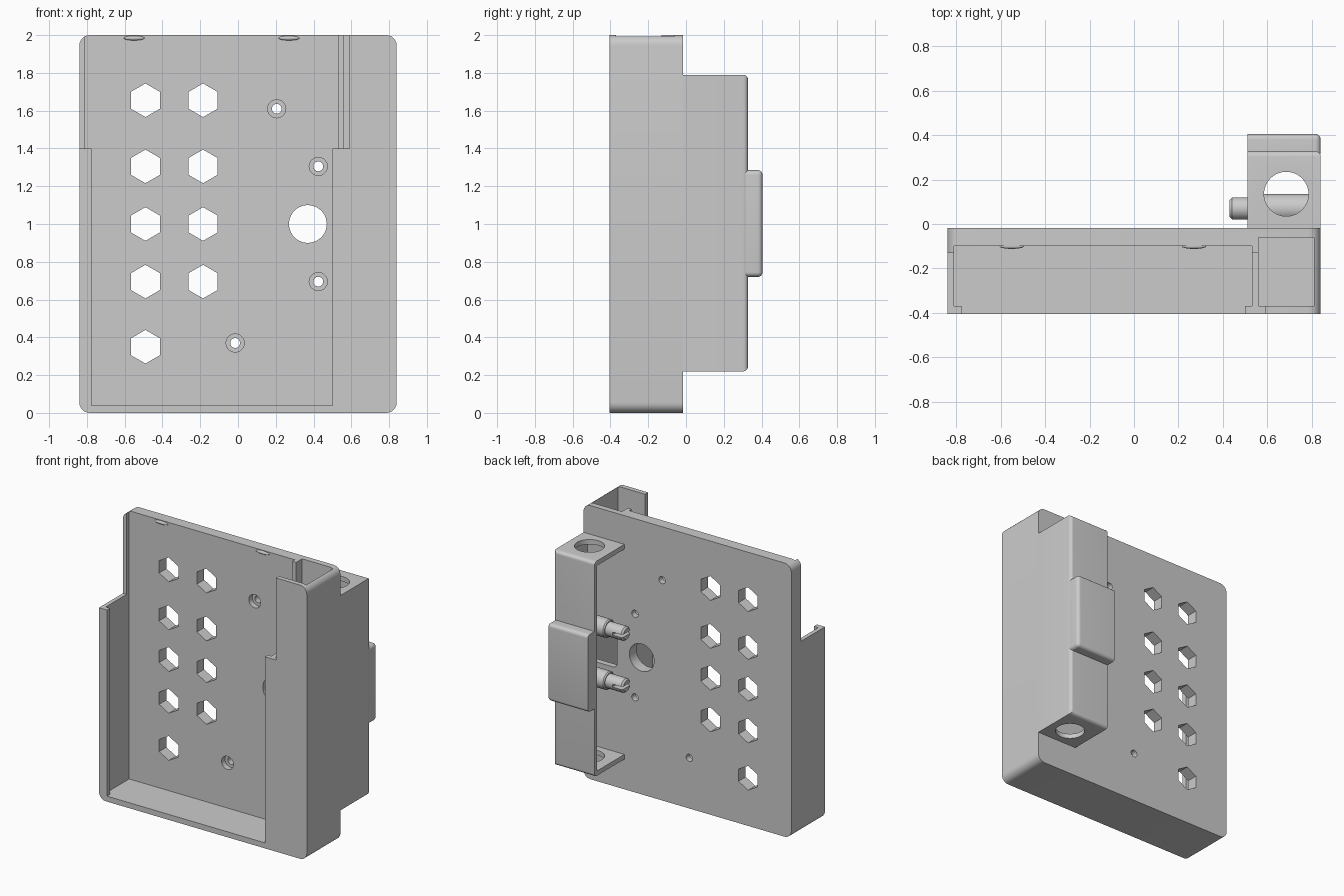
import bpy, bmesh, math
from mathutils import Matrix, Vector

if "Cube" in bpy.data.objects:
    bpy.data.objects.remove(bpy.data.objects["Cube"], do_unlink=True)

grey = bpy.data.materials.new("light_grey_plastic")
grey.use_nodes = True
grey.diffuse_color = (0.6, 0.6, 0.6, 1)
grey.node_tree.nodes["Principled BSDF"].inputs["Base Color"].default_value = (0.6, 0.6, 0.6, 1)


def finish(name, bm):
    bmesh.ops.recalc_face_normals(bm, faces=bm.faces)
    mesh = bpy.data.meshes.new(name)
    bm.to_mesh(mesh)
    bm.free()
    mesh.materials.append(grey)
    ob = bpy.data.objects.new(name, mesh)
    bpy.context.collection.objects.link(ob)
    return ob


def box(name, x, y, z, radius=0, rounded=None):
    """Box from ranges; edges whose middle and direction pass `rounded` are bevelled."""
    bm = bmesh.new()
    bmesh.ops.create_cube(bm, size=1)
    for v in bm.verts:
        v.co = Vector(r[0] if c < 0 else r[1] for c, r in zip(v.co, (x, y, z)))
    if rounded:
        edges = [e for e in bm.edges
                 if rounded((e.verts[0].co + e.verts[1].co) / 2, e.verts[1].co - e.verts[0].co)]
        bmesh.ops.bevel(bm, geom=edges, offset=radius, segments=6, profile=0.5, affect='EDGES')
    return finish(name, bm)


def rod(name, centre, radius, length, axis, sides=40, chamfer=0):
    """Prism along an axis, with an optional chamfer on its low x end."""
    turn = {'X': Matrix.Rotation(math.pi / 2, 4, 'Y'),
            'Y': Matrix.Rotation(math.pi / 2, 4, 'X'), 'Z': Matrix()}[axis]
    bm = bmesh.new()
    bmesh.ops.create_cone(bm, cap_ends=True, segments=sides, radius1=radius, radius2=radius,
                          depth=length, matrix=Matrix.Translation(centre) @ turn)
    if chamfer:
        edges = [e for e in bm.edges if all(v.co.x < centre[0] for v in e.verts)]
        bmesh.ops.bevel(bm, geom=edges, offset=chamfer, segments=1, affect='EDGES')
    return finish(name, bm)


def cut(target, cutter):
    cutter.hide_render = True
    mod = target.modifiers.new("cut", 'BOOLEAN')
    mod.operation, mod.solver, mod.object = 'DIFFERENCE', 'EXACT', cutter
    bpy.context.view_layer.objects.active = target
    bpy.ops.object.modifier_apply(modifier=mod.name)
    bpy.data.objects.remove(cutter, do_unlink=True)


def along_y(mid, direction):
    return abs(direction.y) > 0.1


# Main tray with rounded corners
FRONT, BACK = -0.405, -0.017
tray = box("tray", (-0.84, 0.84), (FRONT, BACK), (0, 2), 0.055, along_y)

# Tray cavity, front opening between the lips, and cable channel
cut(tray, box("cavity", (-0.81, 0.53), (-0.37, -0.1), (0.04, 2.1)))
cut(tray, box("opening", (-0.775, 0.5), (-0.5, -0.3), (0.04, 2.1)))
cut(tray, box("channel", (0.56, 0.81), (-0.37, -0.06), (0.04, 2.1)))
cut(tray, box("upper_cutaway", (-1, 0.59), (-0.5, -0.13), (1.4, 2.1)))

# Hexagonal vents in the back plate
for x, heights in ((-0.49, (0.35, 0.695, 1.0, 1.305, 1.655)),
                   (-0.185, (0.695, 1.0, 1.305, 1.655))):
    for z in heights:
        cut(tray, rod("vent", (x, BACK, z), 0.089, 0.4, 'Y', sides=6))

# Counterbored screw holes, round cable hole and window into the channel
for x, z in ((0.205, 1.61), (0.425, 1.305), (0.425, 0.695), (-0.015, 0.37)):
    cut(tray, rod("screw_hole", (x, BACK, z), 0.026, 0.4, 'Y', sides=24))
    cut(tray, rod("counterbore", (x, -0.1, z), 0.048, 0.08, 'Y', sides=32))
cut(tray, rod("cable_hole", (0.37, BACK, 1.0), 0.1, 0.3, 'Y'))
cut(tray, box("window", (0.57, 0.79), (-0.09, 0.02), (0.87, 1.11), 0.03, along_y))


# Bracket on the back, open toward the middle of the tray
def outer_back(mid, direction):
    return mid.y > 0.32 and mid.x > 0.52


bracket = box("bracket", (0.51, 0.84), (BACK, 0.328), (0.22, 1.79), 0.025, outer_back)
cut(bracket, box("bracket_cavity", (0.4, 0.81), (-0.1, 0.298), (0.255, 1.755)))
cut(bracket, rod("end_holes", (0.685, 0.135, 1), 0.1, 2, 'Z'))
pad = box("bracket_pad", (0.51, 0.84), (0.315, 0.405), (0.72, 1.285), 0.025, outer_back)

# Two contact pins with slotted tips
parts = [tray, bracket, pad]
for place, z in (("lower", 0.81), ("upper", 1.19)):
    body = rod(place + "_pin_body", (0.695, 0.07, z), 0.065, 0.25, 'X', chamfer=0.008)
    tip = rod(place + "_pin_tip", (0.51, 0.07, z), 0.051, 0.16, 'X', chamfer=0.012)
    cut(tip, box("slot", (0.4, 0.51), (-0.1, 0.2), (z - 0.01, z + 0.01)))
    parts += [body, tip]

# Small snap bumps at the top of the back plate
for side, x in (("right", -0.55), ("left", 0.27)):
    bm = bmesh.new()
    bmesh.ops.create_uvsphere(bm, u_segments=32, v_segments=16, radius=1,
                              matrix=Matrix.Translation((x, -0.1, 1.984))
                              @ Matrix.Diagonal((0.055, 0.012, 0.012, 1)))
    parts.append(finish(side + "_snap_bump", bm))

# Smooth curved faces, keep sharp edges
bpy.ops.object.select_all(action='DESELECT')
for ob in parts:
    ob.select_set(True)
bpy.context.view_layer.objects.active = tray
bpy.ops.object.shade_smooth_by_angle(angle=math.radians(30))
